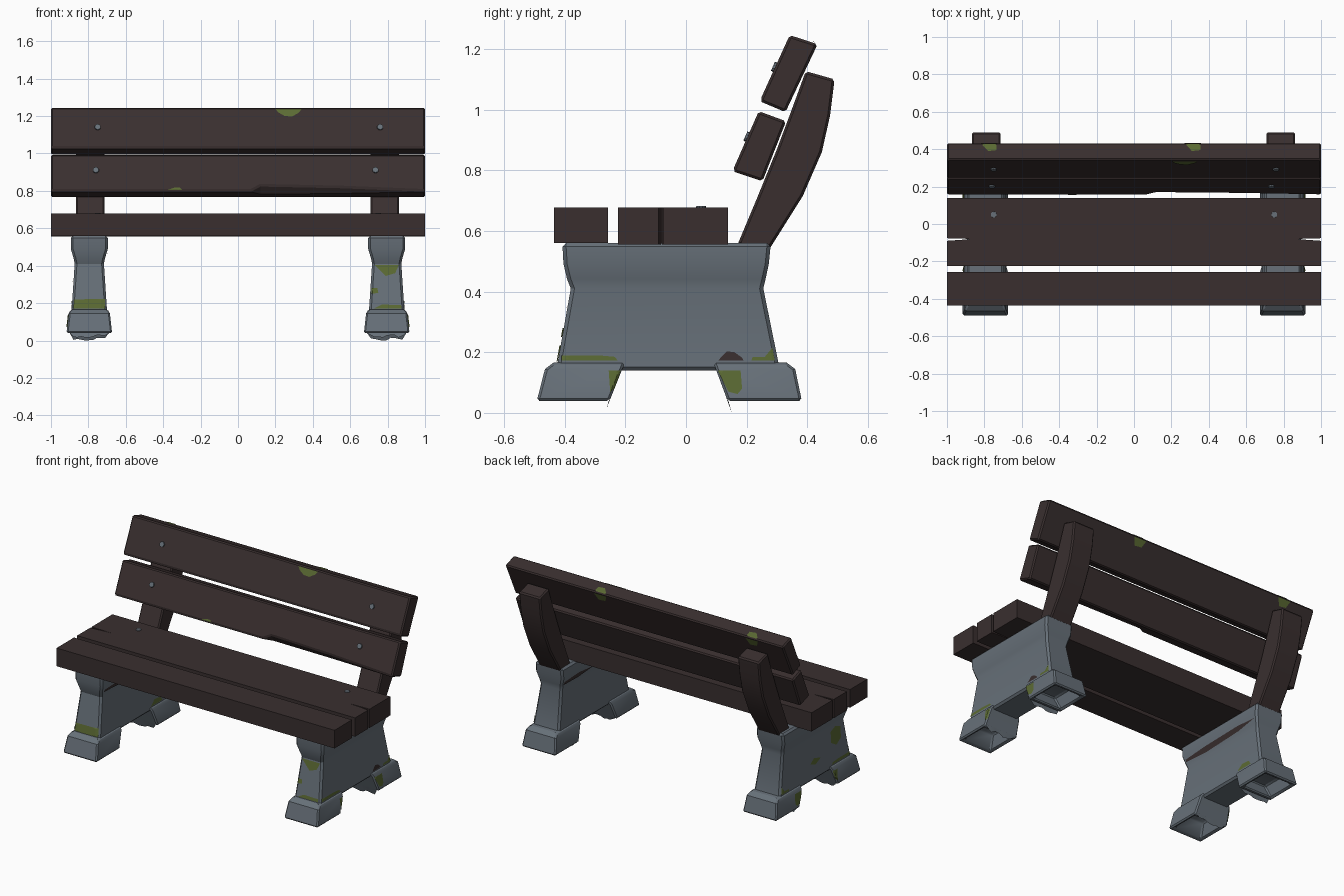
import bpy, bmesh, math, random
from mathutils import Vector, Matrix
from mathutils.bvhtree import BVHTree

if "Cube" in bpy.data.objects:
    bpy.data.objects.remove(bpy.data.objects["Cube"])

random.seed(4)


def material(name, rgb):
    m = bpy.data.materials.new(name)
    m.diffuse_color = (*rgb, 1)
    m.use_nodes = True
    m.node_tree.nodes["Principled BSDF"].inputs["Base Color"].default_value = m.diffuse_color
    return m


WOOD = material("dark wood", (0.041, 0.028, 0.028))
STONE = material("grey stone", (0.135, 0.162, 0.190))
MOSS = material("moss green", (0.105, 0.145, 0.033))


def finish(name, bm, mat, smooth=False):
    me = bpy.data.meshes.new(name)
    bm.to_mesh(me)
    bm.free()
    me.materials.append(mat)
    ob = bpy.data.objects.new(name, me)
    bpy.context.collection.objects.link(ob)
    if smooth:
        bpy.ops.object.select_all(action='DESELECT')
        ob.select_set(True)
        bpy.context.view_layer.objects.active = ob
        bpy.ops.object.shade_smooth_by_angle(angle=math.radians(30))
    return ob


def add_loft(bm, sections, bevel=0.0):
    """Closed skin through rings with equal point counts; returns end caps."""
    part = bmesh.new()
    rings = [[part.verts.new(p) for p in s] for s in sections]
    n = len(rings[0])
    for a, b in zip(rings, rings[1:]):
        for i in range(n):
            j = (i + 1) % n
            part.faces.new((a[i], a[j], b[j], b[i]))
    part.faces.new(rings[0])
    part.faces.new(rings[-1])
    bmesh.ops.recalc_face_normals(part, faces=part.faces)
    if bevel:
        sharp = [e for e in part.edges if e.calc_face_angle(0) > 0.9]
        bmesh.ops.bevel(part, geom=sharp, offset=bevel, segments=1,
                        affect='EDGES', clamp_overlap=True)
    tmp = bpy.data.meshes.new("tmp")
    part.to_mesh(tmp)
    part.free()
    bm.from_mesh(tmp)
    bpy.data.meshes.remove(tmp)


def loft(name, sections, mat, bevel=0.0, smooth=False):
    bm = bmesh.new()
    add_loft(bm, sections, bevel)
    return finish(name, bm, mat, smooth)


def rect(cx, half, y0, y1, z):
    return [(cx - half, y0, z), (cx + half, y0, z), (cx + half, y1, z), (cx - half, y1, z)]


def patch(name, target, view, pts, mat):
    """Thin stain plate: a 2D outline projected on the target from a view axis."""
    axis = "xyz".index(view[1])
    sign = 1 if view[0] == '+' else -1
    me = target.data
    tree = BVHTree.FromPolygons([v.co for v in me.vertices],
                                [p.vertices[:] for p in me.polygons])
    bm = bmesh.new()
    vs = []
    for p in pts:
        co = list(p)
        co.insert(axis, 3.0 * sign)
        vs.append(bm.verts.new(co))
    f = bm.faces.new(vs)
    bmesh.ops.poke(bm, faces=[f])
    bmesh.ops.subdivide_edges(bm, edges=bm.edges[:], cuts=3, use_grid_fill=True)
    d = Vector((0, 0, 0))
    d[axis] = -sign
    miss = []
    for v in bm.verts:
        hit, nor, _, _ = tree.ray_cast(v.co, d)
        if hit is None:
            miss.append(v)
        else:
            v.co = hit - d * 0.004
    bmesh.ops.delete(bm, geom=miss, context='VERTS')
    bm.normal_update()
    for f in bm.faces:
        if f.normal.dot(d) > 0:
            f.normal_flip()
    return finish(name, bm, mat)


def bolt(name, pos, normal):
    bm = bmesh.new()
    rot = Vector(normal).to_track_quat('Z', 'Y').to_matrix().to_4x4()
    bmesh.ops.create_cone(bm, cap_ends=True, segments=10, radius1=0.018, radius2=0.016,
                          depth=0.016, matrix=Matrix.Translation(pos) @ rot)
    finish(name, bm, STONE)


# Stone legs: flared body, two hollow feet with ragged inner hems
def make_leg(name, cx):
    bm = bmesh.new()
    body = [(0.14, .096, -.428, .31), (0.41, .078, -.38, .255), (0.44, .084, -.392, .262),
            (0.49, .099, -.404, .273), (0.56, .099, -.408, .28)]
    add_loft(bm, [rect(cx, h, a, b, z) for z, h, a, b in body], 0.012)
    for outer, inner, low in (((-.492, -.465, -.435), (-.252, -.21, -.2), .015),
                              ((.382, .36, .33), (.137, .098, .09), .0)):
        rows = list(zip((.04, .145, .167), (.122, .11, .097), outer, inner))
        rings = [rect(cx, h, a, b, z) for z, h, a, b in rows]
        s = 1 if outer[0] < 0 else -1
        # recess in the underside
        hollow = [rect(cx, .075, outer[2] + .02 * s, inner[2] - .05 * s, .12),
                  rect(cx, .1, outer[0] + .025 * s, inner[0] - .03 * s, .04)]
        add_loft(bm, hollow + rings, 0.008)
        # ragged hem
        xs = [cx - .105 + .021 * i for i in range(11)]
        top = [bm.verts.new((x, inner[0] + s * .004, .05)) for x in xs]
        bot = []
        for i, x in enumerate(xs):
            z = .04 if i in (0, 10) else low + random.uniform(0, .016) * (i != 4)
            bot.append(bm.verts.new((x, inner[0] - s * (.05 - z) * .28, z)))
        for i in range(10):
            bm.faces.new((top[i], top[i + 1], bot[i + 1], bot[i]))
    return finish(name, bm, STONE, True)


left_leg = make_leg("left_leg", -.795)
right_leg = make_leg("right_leg", .795)

# Curved back supports
curve = [((.17, .555), (.275, .54)), ((.235, .71), (.385, .715)), ((.30, .87), (.448, .86)),
         ((.345, .99), (.475, .98)), ((.395, 1.127), (.49, 1.10))]
for side, cx in (("left", -.79), ("right", .785)):
    loft(side + "_back_support",
         [[(cx - .077, *a), (cx + .077, *a), (cx + .077, *b), (cx - .077, *b)] for a, b in curve],
         WOOD, 0.008, True)


# Seat planks, the wide one split at both ends
def slab(name, outline, z0, z1):
    return loft(name, [[(x, y, z) for x, y in outline] for z in (z0, z1)], WOOD)


slab("front_seat_plank", [(-1, -.436), (1, -.436), (1, -.257), (-1, -.257)], .56, .678)
slab("rear_seat_plank", [(-1, -.225), (1, -.225), (1, -.09), (.86, -.08), (1, -.076), (1, .138),
                         (-1, .138), (-1, -.076), (-.86, -.08), (-1, -.09)], .556, .678)


# Backrest slats, the lower one chipped along its front bottom edge
def slat(name, corners, stations):
    fb, bb, bt, ft = [Vector((0, *c)) for c in corners]
    rings = []
    for x, chip in stations:
        up = fb + (ft - fb).normalized() * chip
        under = fb + (bb - fb).normalized() * chip * 1.3
        rings.append([p + Vector((x, 0, 0)) for p in (up, under, bb, bt, ft)])
    return loft(name, rings, WOOD, 0.008)


lower = slat("lower_back_slat", [(.153, .797), (.252, .764), (.33, .962), (.24, .995)],
             [(-1, .006), (.07, .006), (.12, .036), (.55, .026), (1, .006)])
upper = slat("upper_back_slat", [(.243, 1.028), (.328, .992), (.434, 1.216), (.342, 1.246)],
             [(-1, .006), (1, .006)])

# Bolts
for i, (x, y, z) in enumerate([(-.75, .294, 1.14), (.76, .294, 1.14),
                               (-.76, .203, .91), (.735, .203, .91)]):
    bolt(f"back_bolt_{i}", (x, y, z), (0, -.915, .4))
for i, x in enumerate((-.75, .75)):
    bolt(f"seat_bolt_{i}", (x, .05, .674), (0, 0, 1))

# Moss on the backrest
patch("slat_moss_front", upper, '-y',
      [(.2, 1.238), (.215, 1.22), (.25, 1.2), (.29, 1.198), (.325, 1.218), (.34, 1.238)], MOSS)
patch("slat_moss_lower", lower, '-y',
      [(-.375, .806), (-.34, .818), (-.31, .818), (-.3, .806)], MOSS)
for i, x in enumerate((-.77, .32)):
    patch(f"slat_moss_top_{i}", upper, '+z',
          [(x - .05, .432), (x - .01, .39), (x + .035, .395), (x + .035, .432)], MOSS)
    patch(f"slat_moss_rear_{i}", upper, '+y',
          [(x - .05, 1.205), (x - .03, 1.165), (x + .02, 1.16), (x + .04, 1.205)], MOSS)

# Moss on the leg fronts
patch("left_leg_moss_front", left_leg, '-y',
      [(-.88, .17), (-.71, .17), (-.712, .222), (-.876, .22)], MOSS)
for i, pts in enumerate([[(.73, .172), (.875, .172), (.872, .19), (.77, .192)],
                         [(.715, .25), (.75, .255), (.745, .28), (.715, .28)],
                         [(.73, .405), (.86, .405), (.84, .36), (.79, .345), (.76, .375)]]):
    patch(f"right_leg_moss_front_{i}", right_leg, '-y', pts, MOSS)

# Moss and dirt on the leg sides
for side, leg, out in (("left", left_leg, '-x'), ("right", right_leg, '+x')):
    for i, pts in enumerate([[(-.41, .172), (-.225, .172), (-.235, .185), (-.29, .19), (-.41, .19)],
                             [(-.255, .14), (-.215, .14), (-.236, .08), (-.25, .07)],
                             [(.105, .14), (.18, .14), (.185, .08), (.17, .062), (.14, .07)],
                             [(.215, .172), (.293, .172), (.285, .215), (.26, .185), (.22, .185)]]):
        patch(f"{side}_leg_moss_side_{i}", leg, out, pts, MOSS)
patch("left_leg_moss_spot_high", left_leg, '-x',
      [(-.33, .38), (-.33, .31), (-.28, .28), (-.23, .31), (-.23, .38), (-.28, .4)], MOSS)
patch("left_leg_moss_spot_low", left_leg, '-x',
      [(-.12, .26), (-.06, .235), (-.01, .255), (-.05, .28)], MOSS)
patch("left_leg_moss_inner", left_leg, '+x',
      [(.1, .172), (.22, .172), (.2, .2), (.14, .205)], MOSS)
patch("right_leg_dirt_outer", right_leg, '+x',
      [(.105, .172), (.19, .172), (.185, .182), (.16, .2), (.135, .203)], WOOD)
patch("left_leg_dirt_streak", left_leg, '+x',
      [(-.37, .445), (-.2, .435), (.1, .445), (.25, .465), (.1, .475), (-.2, .47), (-.37, .46)], WOOD)
patch("right_leg_dirt_streak", right_leg, '-x',
      [(-.05, .455), (.1, .44), (.25, .445), (.25, .465), (.1, .475)], WOOD)
